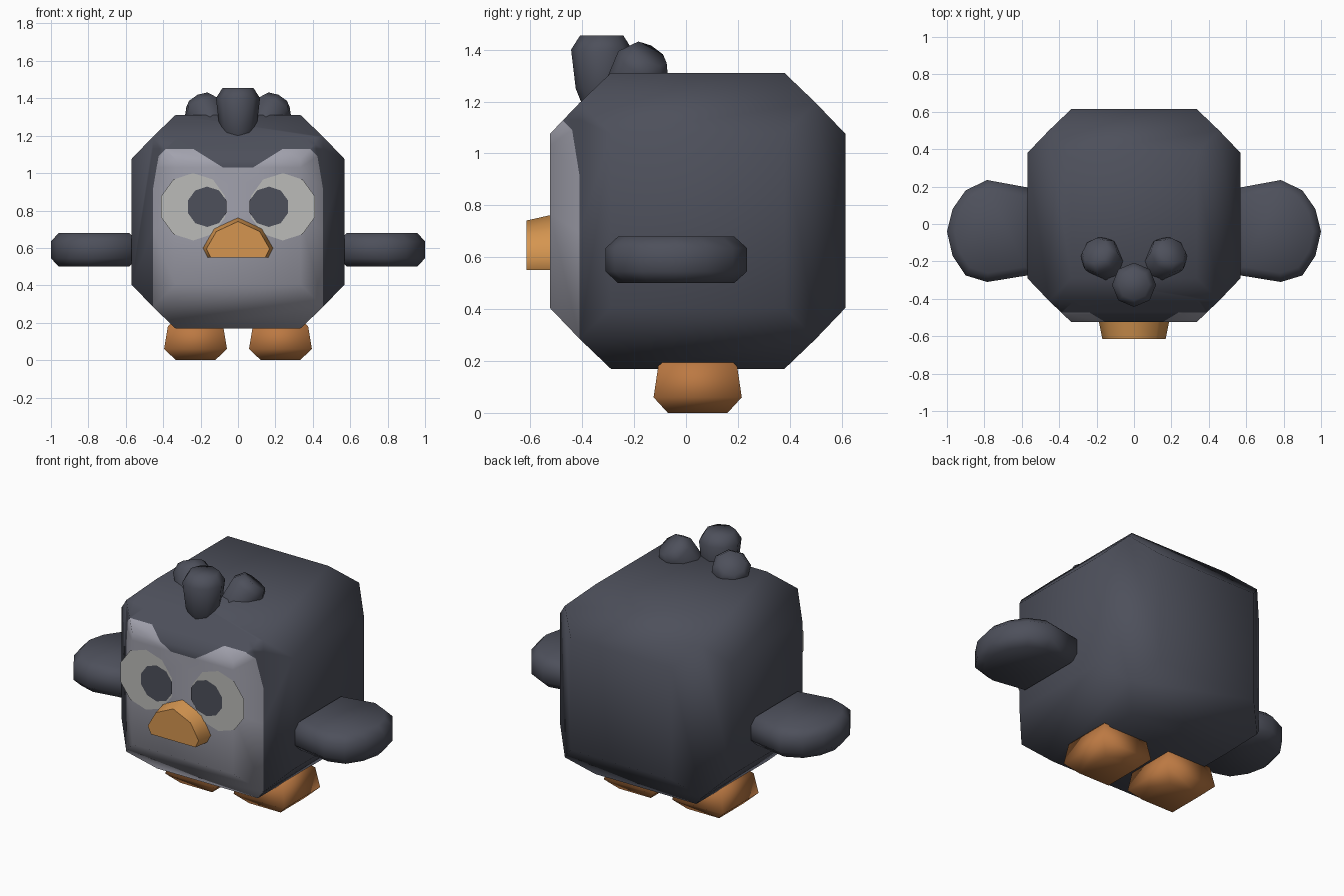
import bpy, bmesh, math
from mathutils import Vector, Matrix

if "Cube" in bpy.data.objects:
    bpy.data.objects.remove(bpy.data.objects["Cube"])


def material(name, rgb):
    m = bpy.data.materials.new(name)
    m.diffuse_color = (*rgb, 1)
    m.use_nodes = True
    m.node_tree.nodes["Principled BSDF"].inputs["Base Color"].default_value = m.diffuse_color
    return m


DARK = material("dark_feathers", (0.075, 0.08, 0.105))
PALE = material("pale_feathers", (0.36, 0.36, 0.42))
WHITE = material("eye_white", (0.50, 0.50, 0.48))
ORANGE = material("beak_orange", (0.66, 0.30, 0.08))
RUST = material("foot_orange", (0.50, 0.19, 0.055))


def finish(name, bm, mats, mirror=False, angle=60):
    me = bpy.data.meshes.new(name)
    bm.to_mesh(me)
    bm.free()
    ob = bpy.data.objects.new(name, me)
    bpy.context.collection.objects.link(ob)
    for m in mats:
        me.materials.append(m)
    if mirror:
        ob.modifiers.new("Mirror", 'MIRROR')
    bpy.ops.object.select_all(action='DESELECT')
    bpy.context.view_layer.objects.active = ob
    ob.select_set(True)
    bpy.ops.object.shade_smooth_by_angle(angle=math.radians(angle))
    return ob


def loft(name, rings, mat, mirror=False, angle=60):
    """Skin a stack of equal-length rings and cap both ends."""
    bm = bmesh.new()
    vs = [[bm.verts.new(p) for p in r] for r in rings]
    n = len(vs[0])
    for a, b in zip(vs, vs[1:]):
        for i in range(n):
            bm.faces.new((a[i], a[(i + 1) % n], b[(i + 1) % n], b[i]))
    bm.faces.new(vs[0][::-1])
    if len(vs) > 1:
        bm.faces.new(vs[-1])
        bmesh.ops.recalc_face_normals(bm, faces=bm.faces[:])
    return finish(name, bm, [mat], mirror, angle)


def circle(n, r, phase=0.0):
    return [(r * math.cos(2 * math.pi * (i + phase) / n),
             r * math.sin(2 * math.pi * (i + phase) / n)) for i in range(n)]


# Body: cube whose six faces are inset and pushed outwards
bm = bmesh.new()
bmesh.ops.create_cube(bm, size=0.91)
bmesh.ops.inset_individual(bm, faces=bm.faces[:], thickness=0.17, depth=0.115)
bmesh.ops.translate(bm, verts=bm.verts[:], vec=(0, 0.045, 0.74))
bm.normal_update()

# Pale face patch: cut its outline into the front faces, then colour them
half = [((0.08, 1.03), (0.24, 1.13)), ((0.385, 1.13), (0.425, 1.09)),
        ((0.425, 1.09), (0.457, 0.90))]
lines = [((0, 1.13), (1, 1.13)), ((0, 1.03), (1, 1.03))]
for a, b in half:
    lines += [(a, b), ((-a[0], a[1]), (-b[0], b[1]))]
for a, b in lines:
    front = [f for f in bm.faces if f.normal.y < -0.7]
    geom = set(front)
    for f in front:
        geom.update(f.edges)
        geom.update(f.verts)
    bmesh.ops.bisect_plane(bm, geom=list(geom), dist=1e-5,
                           plane_co=(a[0], 0, a[1]),
                           plane_no=(a[1] - b[1], 0, b[0] - a[0]))
    bm.normal_update()


def in_patch(x, z):
    x = abs(x)
    notch = z > 1.03 and z > 1.03 + (x - 0.08) * 0.625
    side = any((z - a[1]) * (b[0] - a[0]) - (x - a[0]) * (b[1] - a[1]) > 0
               for a, b in half[1:])
    return z < 1.13 and not notch and not side


for f in bm.faces:
    c = f.calc_center_median()
    under = f.normal.y < -0.4 and f.normal.z < -0.6
    f.material_index = int(under or (f.normal.y < -0.7 and in_patch(c.x, c.z)))
finish("body", bm, [DARK, PALE])

# Eyes and pupils: flat discs
for name, x, r, y, mat in (("eyes", 0.24, 0.18, -0.53, WHITE),
                           ("pupils", 0.165, 0.108, -0.536, DARK)):
    loft(name, [[(x + u, y, 0.82 + v) for u, v in circle(10, r, 0.5)][::-1]],
         mat, True)

# Beak: tapered extrusion of a hump profile
hump = [(0, 0.765), (0.13, 0.705), (0.19, 0.60), (0.165, 0.55),
        (-0.165, 0.55), (-0.19, 0.60), (-0.13, 0.705)]
loft("beak", [[(x * s, y, 0.55 + (z - 0.55) * s) for x, z in hump]
              for y, s in ((-0.51, 1.0), (-0.615, 0.89))], ORANGE)

# Flippers: rounded outline with softened rims
outline = [(0.54, 0.19), (0.785, 0.235), (0.90, 0.18), (0.97, 0.08), (1.0, -0.04),
           (0.97, -0.17), (0.90, -0.275), (0.785, -0.31), (0.54, -0.27)]
loft("flippers", [[(0.77 + (x - 0.77) * s, -0.04 + (y + 0.04) * s, z)
                   for x, y in outline]
                  for z, s in ((0.5, 0.82), (0.545, 1), (0.635, 1), (0.68, 0.82))],
     DARK, True)

# Feet: tapered blocks with bevelled ends
loft("feet", [[(0.227 + sx * hx, 0.045 + sy * hy, z)
               for sx, sy in ((-1, -1), (1, -1), (1, 1), (-1, 1))]
              for z, hx, hy in ((0, 0.105, 0.115), (0.06, 0.168, 0.17),
                                (0.18, 0.148, 0.152), (0.225, 0.105, 0.105))],
     RUST, True, 95)


# Head tufts: small octagonal bulbs, one upright and two leaning outwards
def tuft(name, base, direction, scale, mirror=False):
    rot = Vector((0, 0, 1)).rotation_difference(Vector(direction)).to_matrix()
    rings = [[Vector(base) + rot @ Vector((x, y, z)) * scale
              for x, y in circle(8, r, 0.0)]
             for z, r in ((0, 0.08), (0.05, 0.1), (0.2, 0.118), (0.255, 0.083))]
    loft(name, rings, DARK, mirror)


tuft("middle_tuft", (0, -0.325, 1.2), (0, 0, 1), 1.0)
tuft("side_tufts", (0.11, -0.25, 1.2), (0.09, 0.1, 0.17), 0.92, True)
